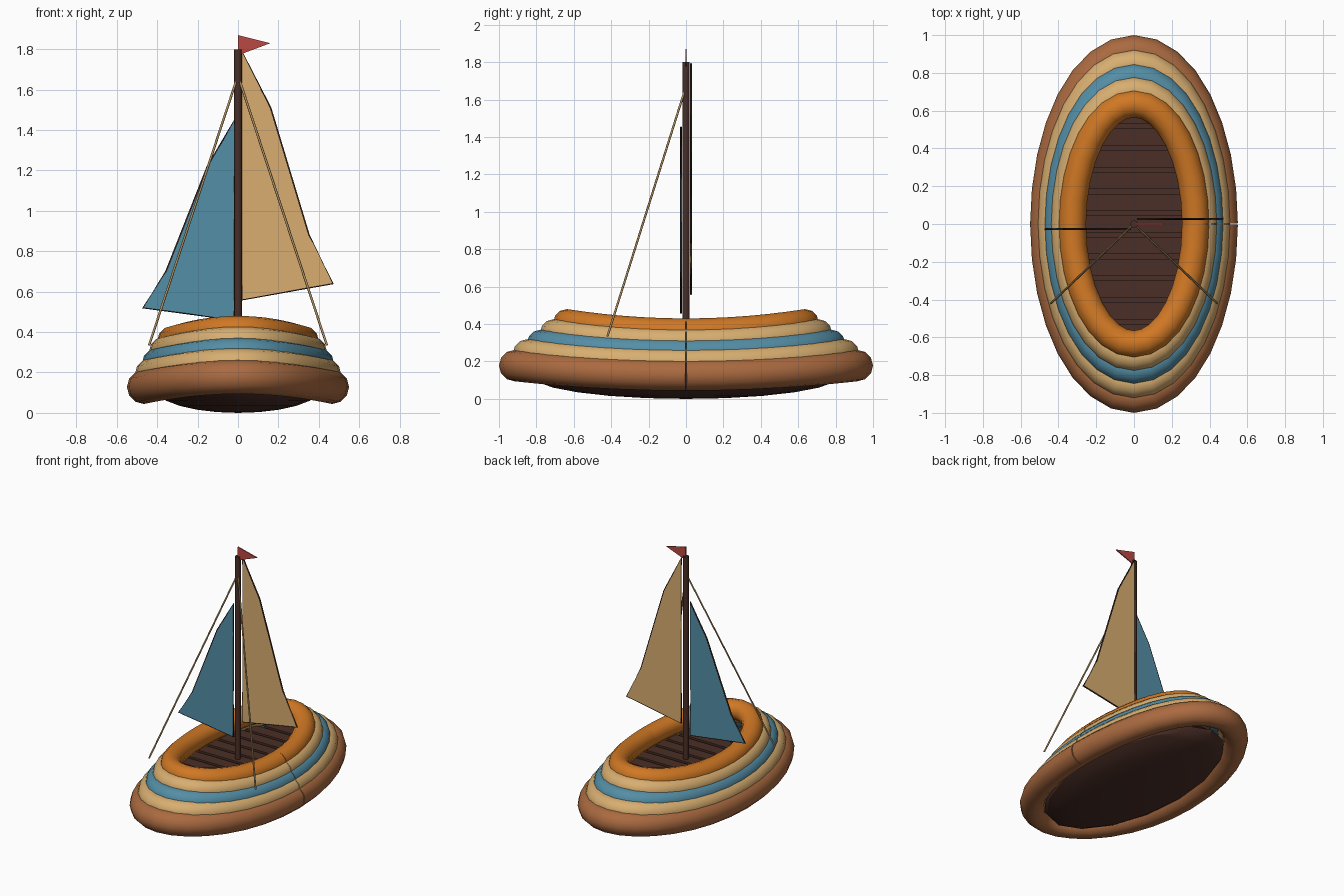
import bpy, bmesh
from math import sin, cos, pi
from mathutils import Vector

cube = bpy.data.objects.get("Cube")
if cube:
    bpy.data.objects.remove(cube, do_unlink=True)


def material(name, rgb):
    linear = [((c / 255 + 0.055) / 1.055) ** 2.4 for c in rgb] + [1]
    m = bpy.data.materials.new(name)
    m.use_nodes = True
    m.diffuse_color = linear
    m.node_tree.nodes["Principled BSDF"].inputs["Base Color"].default_value = linear
    return m


BROWN = material("brown", (170, 106, 64))
TAN = material("tan", (216, 174, 112))
BLUE = material("blue", (84, 142, 166))
ORANGE = material("orange", (208, 120, 36))
WOOD = material("dark wood", (74, 46, 38))
TRIM = material("dark trim", (46, 29, 25))
ROPE = material("rope", (176, 144, 98))
RED = material("red", (186, 72, 66))


def mesh_object(name, bm, mat, smooth=False):
    bmesh.ops.recalc_face_normals(bm, faces=bm.faces)
    mesh = bpy.data.meshes.new(name)
    bm.to_mesh(mesh)
    bm.free()
    mesh.materials.append(mat)
    ob = bpy.data.objects.new(name, mesh)
    bpy.context.collection.objects.link(ob)
    if smooth:
        for p in mesh.polygons:
            p.use_smooth = True
    return ob


def tube(name, points, radius, mat, cyclic=False, resolution=1, smooth=True):
    """Round tube along a polyline, turned into a mesh."""
    curve = bpy.data.curves.new(name, "CURVE")
    curve.dimensions = "3D"
    curve.twist_mode = "Z_UP"
    curve.bevel_depth = radius
    curve.bevel_resolution = resolution
    curve.use_fill_caps = True
    spline = curve.splines.new("POLY")
    spline.points.add(len(points) - 1)
    for p, co in zip(spline.points, points):
        p.co = (*co, 1)
    spline.use_cyclic_u = cyclic
    spline.use_smooth = smooth
    curve.materials.append(mat)
    ob = bpy.data.objects.new(name, curve)
    bpy.context.collection.objects.link(ob)
    bpy.ops.object.select_all(action="DESELECT")
    bpy.context.view_layer.objects.active = ob
    ob.select_set(True)
    bpy.ops.object.convert(target="MESH")
    return ob


def plate(name, outline, y, thickness, mat):
    """Thin flat panel in the x-z plane."""
    bm = bmesh.new()
    face = bm.faces.new([bm.verts.new((x, y - thickness / 2, z)) for x, z in outline])
    out = bmesh.ops.extrude_face_region(bm, geom=[face])
    moved = [v for v in out["geom"] if isinstance(v, bmesh.types.BMVert)]
    bmesh.ops.translate(bm, vec=(0, thickness, 0), verts=moved)
    return mesh_object(name, bm, mat)


# Stacked oval hull rings, rising toward bow and stern, with a seam on the left
SEGMENTS = 32
SHEER = 0.05
rings = [
    ("bottom_ring", 0.55, 1.0, 0.128, 0.084, BROWN),
    ("lower_tan_ring", 0.51, 0.925, 0.194, 0.075, TAN),
    ("blue_ring", 0.475, 0.85, 0.247, 0.073, BLUE),
    ("upper_tan_ring", 0.44, 0.78, 0.304, 0.072, TAN),
    ("top_ring", 0.40, 0.71, 0.357, 0.073, ORANGE),
]
for name, rx, ry, z, r, mat in rings:
    path = []
    for i in range(SEGMENTS + 1):
        a = 2 * pi * i / SEGMENTS
        path.append(((rx - r) * cos(a), (ry - r) * sin(a), z + SHEER * sin(a) ** 2))
    tube(name, path, r, mat, resolution=4)

# Shallow rounded hull bottom
bm = bmesh.new()
bmesh.ops.create_uvsphere(bm, u_segments=16, v_segments=12, radius=1)
bmesh.ops.delete(bm, geom=[v for v in bm.verts if v.co.z > 0.01], context="VERTS")
bmesh.ops.holes_fill(bm, edges=[e for e in bm.edges if e.is_boundary])
for v in bm.verts:
    v.co = Vector((v.co.x * 0.41, v.co.y * 0.82, 0.12 + v.co.z * 0.12))
hull = mesh_object("hull_bottom", bm, WOOD)
bpy.ops.object.select_all(action="DESELECT")
bpy.context.view_layer.objects.active = hull
hull.select_set(True)
bpy.ops.object.shade_smooth_by_angle()

# Deck planks, cut to the oval
SPACING = 0.115
for i in range(-5, 6):
    y = i * SPACING
    half = 0.33 * max(0.0, 1 - (y / 0.65) ** 2) ** 0.5
    bm = bmesh.new()
    bmesh.ops.create_cube(bm, size=1)
    for v in bm.verts:
        v.co = Vector((v.co.x * 2 * half, y + v.co.y * 0.09, 0.275 + v.co.z * 0.03))
    mesh_object("deck_plank", bm, WOOD)

# Mast
tube("mast", [(0, 0, 0.1), (0, 0, 1.8)], 0.02, WOOD, resolution=2)

# Sails with dark edging
sails = [
    ("main_sail", 0.027, TAN,
     [(0.02, 1.79), (0.16, 1.51), (0.35, 0.88), (0.47, 0.64), (0.02, 0.56)]),
    ("fore_sail", -0.027, BLUE,
     [(-0.018, 1.45), (-0.15, 1.22), (-0.355, 0.70), (-0.47, 0.52), (-0.02, 0.46)]),
]
for name, y, mat, outline in sails:
    plate(name, outline, y, 0.009, mat)
    tube(name + "_edging", [(x, y, z) for x, z in outline], 0.006, TRIM, cyclic=True)

# Pennant
plate("pennant", [(0, 1.87), (0.16, 1.83), (0, 1.77)], 0, 0.008, RED)

# Stays from the mast to the hull sides
for side, label in ((1, "left"), (-1, "right")):
    tube(label + "_stay", [(0, 0, 1.67), (side * 0.44, -0.42, 0.335)], 0.006, ROPE)
